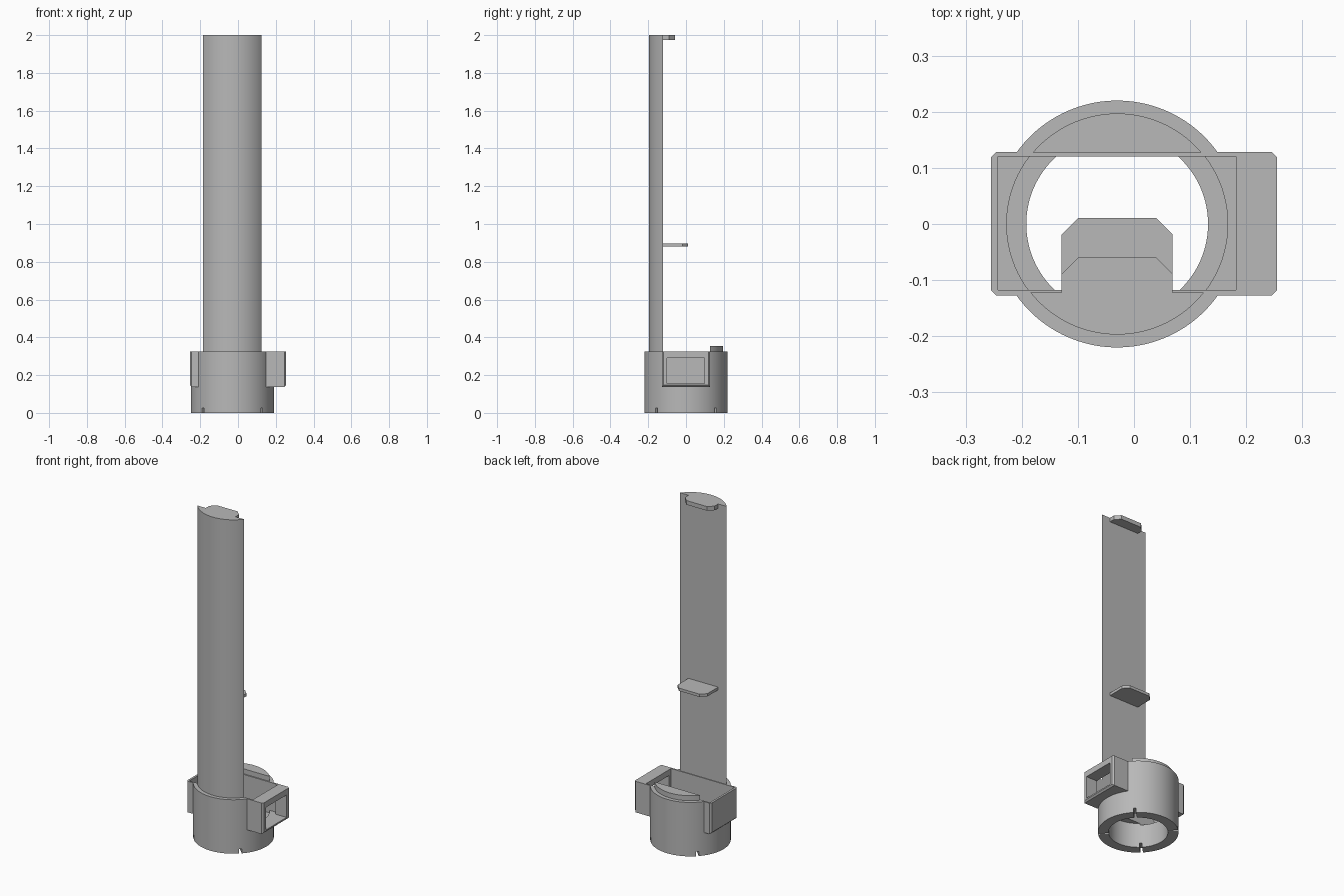
import bpy, bmesh, math

if "Cube" in bpy.data.objects:
    bpy.data.objects.remove(bpy.data.objects["Cube"], do_unlink=True)

CX = -0.03          # axis of the round parts
RIM, TUBE, BORE = 0.22, 0.197, 0.162
SOCKET_TOP, FLOOR = 0.325, 0.155

grey = bpy.data.materials.new("plain grey")
grey.use_nodes = True
grey.diffuse_color = (0.48, 0.48, 0.48, 1)
grey.node_tree.nodes["Principled BSDF"].inputs["Base Color"].default_value = (0.48, 0.48, 0.48, 1)


def prism(name, outline, z0, z1):
    """Extrude a counter-clockwise outline from z0 to z1."""
    bm = bmesh.new()
    face = bm.faces.new([bm.verts.new((x, y, z0)) for x, y in outline])
    top = bmesh.ops.extrude_face_region(bm, geom=[face])["geom"]
    bmesh.ops.translate(bm, vec=(0, 0, z1 - z0),
                        verts=[v for v in top if isinstance(v, bmesh.types.BMVert)])
    bmesh.ops.recalc_face_normals(bm, faces=bm.faces)
    mesh = bpy.data.meshes.new(name)
    bm.to_mesh(mesh)
    bm.free()
    mesh.materials.append(grey)
    obj = bpy.data.objects.new(name, mesh)
    bpy.context.collection.objects.link(obj)
    return obj


def arc(radius, start, end, steps):
    return [(CX + radius * math.cos(start + (end - start) * i / steps),
             radius * math.sin(start + (end - start) * i / steps)) for i in range(steps + 1)]


def disc(name, radius, z0, z1):
    return prism(name, arc(radius, 0, math.tau, 96)[:-1], z0, z1)


def box(name, x0, x1, y0, y1, z0, z1):
    return prism(name, [(x0, y0), (x1, y0), (x1, y1), (x0, y1)], z0, z1)


def activate(obj):
    bpy.ops.object.select_all(action='DESELECT')
    obj.select_set(True)
    bpy.context.view_layer.objects.active = obj


def combine(target, other, operation):
    """Apply a boolean and discard the helper."""
    activate(target)
    mod = target.modifiers.new("combine", 'BOOLEAN')
    mod.operation, mod.solver, mod.object = operation, 'EXACT', other
    bpy.ops.object.modifier_apply(modifier=mod.name)
    bpy.data.objects.remove(other, do_unlink=True)


def segment(name, side, chord, z0, z1):
    """Solid circle segment beyond a chord on the front (-1) or back (+1)."""
    half = math.acos(chord / TUBE)
    mid = side * math.pi / 2
    return prism(name, arc(TUBE, mid - half, mid + half, 40), z0, z1)


def tab(name, y_end, z0, z1):
    """Shelf with two clipped corners, rooted in the column."""
    left, right, clip = -0.129, 0.069, 0.03
    return prism(name, [(left, -0.13), (right, -0.13), (right, y_end - clip),
                        (right - clip, y_end), (left + clip, y_end), (left, y_end - clip)], z0, z1)


# Round socket with a bevelled crossing housing
socket = disc("socket", RIM, 0, SOCKET_TOP)
housing = box("housing", -0.255, 0.255, -0.127, 0.128, 0.138, SOCKET_TOP)
activate(housing)
bevel = housing.modifiers.new("bevel", 'BEVEL')
bevel.width, bevel.segments, bevel.limit_method = 0.009, 1, 'WEIGHT'
weights = housing.data.attributes.new("bevel_weight_edge", 'FLOAT', 'EDGE')
for edge in housing.data.edges:
    a, b = (housing.data.vertices[i].co for i in edge.vertices)
    upright = abs(a.z - b.z) > 0.1
    end_bottom = max(a.z, b.z) < 0.2 and abs(a.x - b.x) < 0.1
    weights.data[edge.index].value = 1.0 if upright or end_bottom else 0.0
bpy.ops.object.modifier_apply(modifier=bevel.name)
combine(socket, housing, 'UNION')

# Open-topped bay, stepped bore and side window
combine(socket, box("bay_cut", -0.242, 0.182, -0.118, 0.12, FLOOR, 0.5), 'DIFFERENCE')
step = disc("step_cut", TUBE, FLOOR - 0.015, FLOOR + 0.01)
combine(step, box("step_limit", -0.4, 0.4, -0.118, 0.12, 0.1, 0.3), 'INTERSECT')
combine(socket, step, 'DIFFERENCE')
combine(socket, disc("bore_cut", BORE, -0.1, FLOOR - 0.005), 'DIFFERENCE')
combine(socket, box("window_cut", 0.15, 0.4, -0.1, 0.098, FLOOR, 0.29), 'DIFFERENCE')

# Four small notches on the diagonals of the lower rim
for k in range(4):
    angle = math.pi / 4 + k * math.pi / 2
    notch = box("notch_cut", 0.14, 0.26, -0.007, 0.007, -0.05, 0.027)
    notch.rotation_euler.z = angle
    notch.location.x = CX
    bpy.context.view_layer.update()
    combine(socket, notch, 'DIFFERENCE')

# Tall front column, short back stub and the two shelves
parts = [socket,
         segment("tall_column", -1, 0.122, SOCKET_TOP - 0.02, 2.0),
         segment("back_stub", 1, 0.127, SOCKET_TOP - 0.02, 0.355),
         tab("middle_shelf", 0.011, 0.88, 0.897),
         tab("top_shelf", -0.059, 1.975, 2.0)]

for part in parts:
    activate(part)
    bpy.ops.object.shade_smooth_by_angle(angle=math.radians(30))
